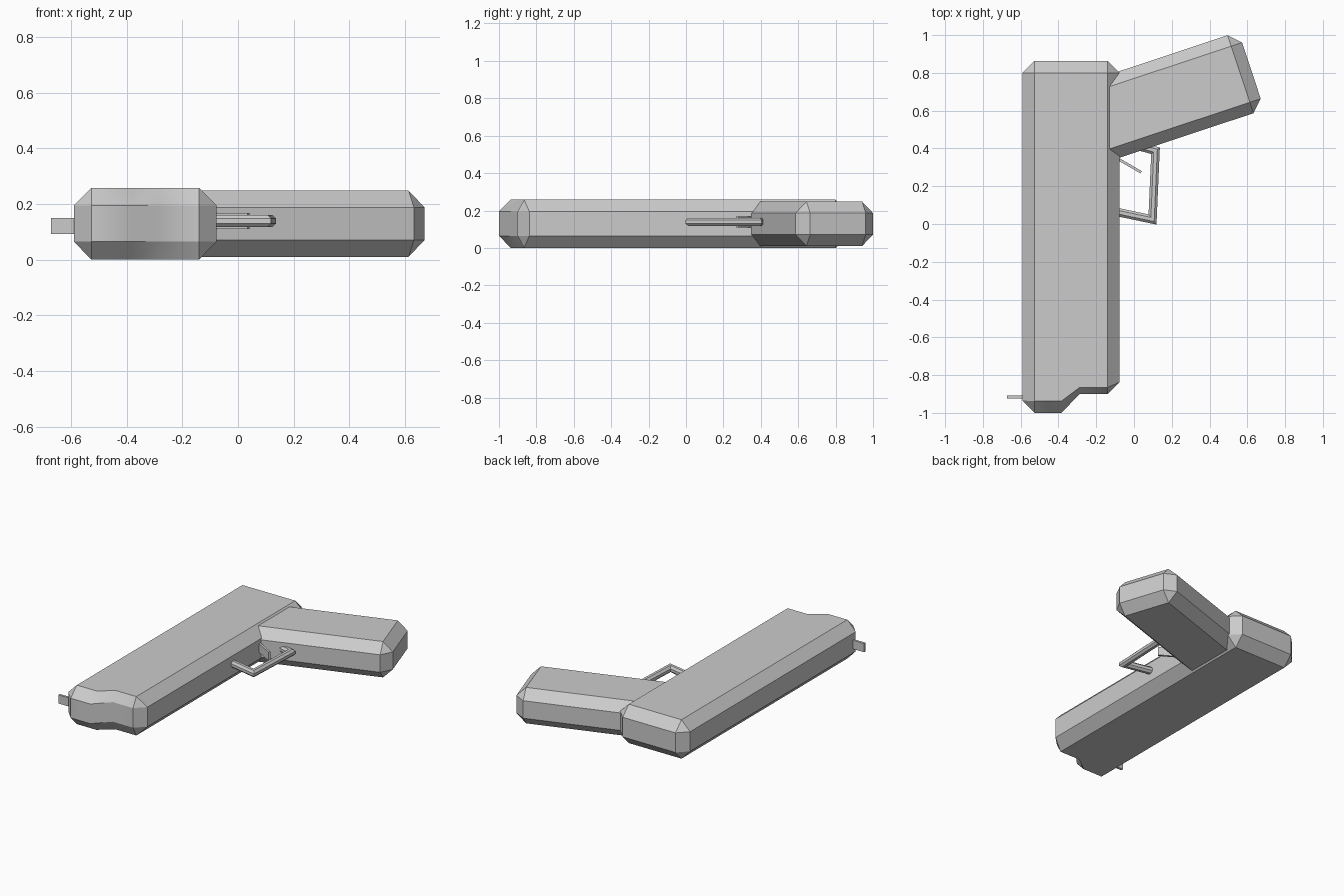
import bpy, bmesh, math
from mathutils import Vector, Matrix

if "Cube" in bpy.data.objects:
    bpy.data.objects.remove(bpy.data.objects["Cube"])


def finish(name, bm):
    bmesh.ops.recalc_face_normals(bm, faces=bm.faces[:])
    mesh = bpy.data.meshes.new(name)
    bm.to_mesh(mesh)
    bm.free()
    ob = bpy.data.objects.new(name, mesh)
    bpy.context.collection.objects.link(ob)
    return ob


def box(name, size, centre, angle=0, chamfer=0):
    bm = bmesh.new()
    bmesh.ops.create_cube(bm, size=1)
    bmesh.ops.scale(bm, vec=size, verts=bm.verts)
    if chamfer:
        bmesh.ops.bevel(bm, geom=bm.edges[:], offset=chamfer, segments=1,
                        profile=0.5, affect='EDGES')
    bm.transform(Matrix.Translation(centre) @ Matrix.Rotation(angle, 4, 'Z'))
    return finish(name, bm)


def tube(name, path, z, radius, sides):
    # mitred tube along a flat path
    pts = [Vector((x, y, z)) for x, y in path]
    bm = bmesh.new()
    rings = []
    for i, p in enumerate(pts):
        d_in = (p - pts[i - 1]).normalized() if i else (pts[1] - p).normalized()
        d_out = (pts[i + 1] - p).normalized() if i < len(pts) - 1 else d_in
        t = (d_in + d_out).normalized()
        side = Vector((-t.y, t.x, 0)) / t.dot(d_in)
        ring = []
        for k in range(sides):
            a = 2 * math.pi * (k + 0.5) / sides
            ring.append(bm.verts.new(p + radius * (math.cos(a) * side + Vector((0, 0, math.sin(a))))))
        rings.append(ring)
    for r0, r1 in zip(rings, rings[1:]):
        for k in range(sides):
            j = (k + 1) % sides
            bm.faces.new((r0[k], r0[j], r1[j], r1[k]))
    bm.faces.new(rings[0])
    bm.faces.new(rings[-1])
    return finish(name, bm)


# Main body: stepped outline, chamfered towards top and bottom
outer = [(-0.59, -0.935), (-0.527, -1.0), (-0.384, -1.0), (-0.288, -0.90),
         (-0.14, -0.90), (-0.077, -0.838), (-0.077, 0.80), (-0.14, 0.863),
         (-0.527, 0.863), (-0.59, 0.80)]
inner = [(-0.527, -0.937), (-0.527, -0.937), (-0.384, -0.937), (-0.288, -0.865),
         (-0.14, -0.865), (-0.14, -0.865), (-0.14, 0.80), (-0.14, 0.80),
         (-0.527, 0.80), (-0.527, 0.80)]
bm = bmesh.new()
rings = [[bm.verts.new((x, y, z)) for x, y in outline]
         for outline, z in ((inner, 0), (outer, 0.065), (outer, 0.195), (inner, 0.258))]
n = len(outer)
for r0, r1 in zip(rings, rings[1:]):
    for k in range(n):
        j = (k + 1) % n
        f = bm.faces.new((r0[k], r0[j], r1[j], r1[k]))
        f.smooth = k in (1, 2, 3)      # softly shaded stepped front
bm.faces.new(rings[0])
bm.faces.new(rings[-1])
bmesh.ops.remove_doubles(bm, verts=bm.verts, dist=0.0005)
for e in bm.edges:
    if abs(e.verts[0].co.z - e.verts[1].co.z) < 1e-4:
        e.smooth = False
finish("body", bm)

# Slanted grip, sunk into the body
tilt = math.radians(18.4)
u0, u1, v0, v1 = -0.06, 0.846, 0.357, 0.792
grip_centre = Matrix.Rotation(tilt, 4, 'Z') @ Vector(((u0 + u1) / 2, (v0 + v1) / 2, 0.129))
box("grip", (u1 - u0, v1 - v0, 0.238), grip_centre, tilt, 0.061)

# Trigger guard
tube("trigger_guard", [(-0.12, 0.070), (0.098, 0.024), (0.114, 0.388), (0.0, 0.418)],
     0.139, 0.024, 8)

# Trigger blade
box("trigger", (0.185, 0.014, 0.057), (-0.042, 0.320, 0.139), math.radians(-30))

# Front sight
box("front_sight", (0.15, 0.016, 0.057), (-0.597, -0.915, 0.121))
